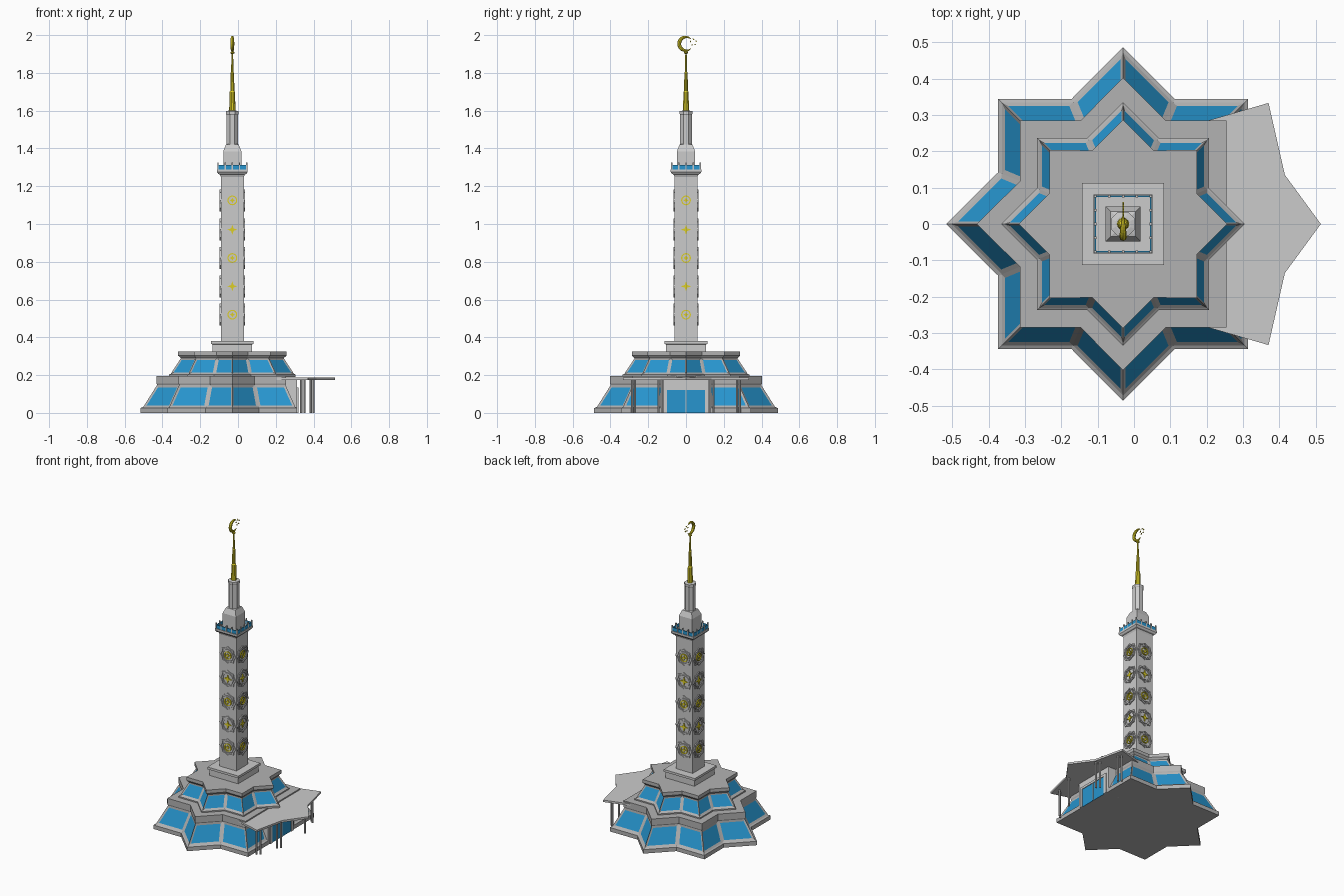
import bpy, bmesh
from math import sin, cos, pi, radians
from mathutils import Vector, Matrix

if "Cube" in bpy.data.objects:
    bpy.data.objects.remove(bpy.data.objects["Cube"])

CX = -0.03  # tower axis


def material(name, rgb):
    m = bpy.data.materials.new(name)
    m.diffuse_color = (*rgb, 1)
    m.use_nodes = True
    m.node_tree.nodes["Principled BSDF"].inputs["Base Color"].default_value = m.diffuse_color
    return m


GLASS = material("blue_glass", (0.02, 0.30, 0.62))
GOLD = material("gold", (0.72, 0.62, 0.02))
GREY = material("grey", (0.45, 0.45, 0.45))


def finish(name, bm, mats=()):
    bmesh.ops.recalc_face_normals(bm, faces=bm.faces)
    me = bpy.data.meshes.new(name)
    bm.to_mesh(me)
    bm.free()
    for m in mats:
        me.materials.append(m)
    ob = bpy.data.objects.new(name, me)
    bpy.context.collection.objects.link(ob)
    return ob


def loft(bm, rings):
    """Skin closed rings of points and cap both ends; returns side faces per level."""
    vs = [[bm.verts.new(p) for p in r] for r in rings]
    n = len(vs[0])
    levels = [[bm.faces.new((a[i], a[(i + 1) % n], b[(i + 1) % n], b[i])) for i in range(n)]
              for a, b in zip(vs, vs[1:])]
    bm.faces.new(vs[0][::-1])
    bm.faces.new(vs[-1])
    return levels


def ngon(r, z, n, phase=0.0):
    return [(CX + r * cos(2 * pi * (i + phase) / n), r * sin(2 * pi * (i + phase) / n), z)
            for i in range(n)]


def square(h, z):
    return ngon(h * 2 ** 0.5, z, 4, 0.5)


def star2d(r, inner=0.765, n=8):
    return [(r * (inner if i % 2 else 1) * cos(i * pi / n),
             r * (inner if i % 2 else 1) * sin(i * pi / n)) for i in range(2 * n)]


def box(bm, x0, x1, y0, y1, z0, z1):
    loft(bm, [[(x0, y0, z), (x1, y0, z), (x1, y1, z), (x0, y1, z)] for z in (z0, z1)])


# star-shaped tiers with inset sloping windows
def star_tier(name, levels, window_level, inset, cut_east):
    bm = bmesh.new()
    rings = [[(CX + x, y, z) for x, y in star2d(r)[1 if cut_east else 0:]] for r, z in levels]
    sides = loft(bm, rings)
    panes = sides[window_level]
    if cut_east:
        panes = panes[:-1]
    bmesh.ops.recalc_face_normals(bm, faces=bm.faces)
    bmesh.ops.inset_individual(bm, faces=panes, thickness=inset, depth=-0.004,
                               use_even_offset=True)
    for f in panes:
        f.material_index = 1
    finish(name, bm, (GREY, GLASS))


star_tier("lower_tier", [(.486, 0), (.486, .026), (.472, .031), (.398, .148),
                         (.402, .155), (.402, .195)], 2, .012, True)
star_tier("upper_tier", [(.335, .19), (.335, .203), (.326, .207), (.272, .29),
                         (.287, .303), (.287, .325)], 2, .009, False)

# entrance block, glass doors and their frames
bm = bmesh.new()
box(bm, .22, .313, -.135, .135, 0, .18)
finish("entrance_block", bm)
bm = bmesh.new()
for s in (-1, 1):
    a, b = sorted((s * .003, s * .1))
    box(bm, .31, .316, a, b, 0, .12)
finish("entrance_doors", bm, (GLASS,))
bm = bmesh.new()
for y in (-.11, 0, .11):
    w = .003 if y == 0 else .01
    box(bm, .31, .32, y - w, y + w, 0, .13)
box(bm, .31, .32, -.12, .12, .12, .135)
finish("door_frame", bm)

# star-shaped entrance canopy and its column pairs
half = [(.205, .285), (.37, .333), (.415, .135)]
outline = [(x, -y) for x, y in half] + [(.514, 0)] + half[::-1]
bm = bmesh.new()
loft(bm, [[(x, y, z) for x, y in outline] for z in (.174, .187)])
finish("entrance_canopy", bm)
bm = bmesh.new()
for s in (-1, 1):
    for x, y in ((.335, .285), (.352, .27), (.385, .145), (.40, .125)):
        bmesh.ops.create_cone(bm, cap_ends=True, segments=10, radius1=.006, radius2=.006,
                              depth=.176, matrix=Matrix.Translation((x, s * y, .088)))
finish("canopy_columns", bm)


def stack(name, rings, mats=()):
    bm = bmesh.new()
    loft(bm, rings)
    return finish(name, bm, mats)


# pedestal, shaft and balcony slab
stack("pedestal", [square(h, z) for h, z in
                   ((.105, .32), (.105, .362), (.113, .366), (.113, .381))])
stack("shaft", [square(h, z) for h, z in
                ((.061, .375), (.061, 1.25), (.066, 1.262), (.074, 1.265), (.081, 1.275), (.081, 1.288))])

# balcony railing
bm = bmesh.new()
posts = bmesh.new()
for k in range(4):
    rot = Matrix.Translation((CX, 0, 0)) @ Matrix.Rotation(k * pi / 2, 4, 'Z')
    part = bmesh.ops.create_cube(bm, size=1, matrix=rot @ Matrix.Translation((.076, 0, 1.3))
                                 @ Matrix.Diagonal((.004, .15, .023, 1)))
    for y in (-.076, -.038, 0, .038):
        bmesh.ops.create_cube(posts, size=1, matrix=rot @ Matrix.Translation((.076, y, 1.306))
                              @ Matrix.Diagonal((.007, .007, .038, 1)))
finish("balcony_glass", bm, (GLASS,))
finish("balcony_posts", posts)

# upper chamber and octagonal neck
stack("upper_chamber", [square(h, z) for h, z in
                        ((.048, 1.285), (.048, 1.385), (.034, 1.42), (.02, 1.424))])
stack("neck", [ngon(r, z, 8, .5) for r, z in
               ((.033, 1.41), (.033, 1.578), (.036, 1.582), (.036, 1.597), (.022, 1.6))])

# golden spire
spire = stack("spire", [ngon(r, z, 10) for r, z in
                        ((.017, 1.595), (.014, 1.70), (.011, 1.705), (.009, 1.80), (.007, 1.803),
                         (.004, 1.90), (.011, 1.904), (.011, 1.91), (.004, 1.914))], (GOLD,))

# crescent: a tapering tube bent in the y-z plane
rings = []
R, ZC = .036, 1.954
for i in range(25):
    t = i / 24
    a = radians(45 + 270 * t)
    r = .0008 + .0095 * sin(pi * t) ** .8
    ring = []
    for j in range(8):
        b = j * pi / 4
        d = R + r * cos(b)
        ring.append((CX + r * sin(b), d * cos(a), ZC + d * sin(a)))
    rings.append(ring)
stack("crescent", rings, (GOLD,))

# five tiny stars beside the crescent
bm = bmesh.new()
for y, z in ((.024, 1.966), (.04, 1.978), (.054, 1.968), (.049, 1.95), (.033, 1.948)):
    loft(bm, [[(CX + x, y + .006 * u, z + .006 * v) for u, v in star2d(1, .42, 5)]
              for x in (-.002, .002)])
finish("small_stars", bm, (GOLD,))


# medallions on the four shaft faces
def band(bm, outer, inner, y0, y1, mat):
    """Closed raised band between two outlines of equal length."""
    loops = [[bm.verts.new(mat @ Vector((u, -y, v))) for u, v in pts]
             for pts, y in ((outer, y0), (outer, y1), (inner, y1), (inner, y0))]
    n = len(outer)
    for k in range(4):
        a, b = loops[k], loops[(k + 1) % 4]
        for i in range(n):
            bm.faces.new((a[i], a[(i + 1) % n], b[(i + 1) % n], b[i]))


def plate(bm, pts, y0, y1, mat):
    loft(bm, [[mat @ Vector((u, -y, v)) for u, v in pts] for y in (y0, y1)])


stone, gold = bmesh.new(), bmesh.new()
for k in range(4):
    face = Matrix.Translation((CX, 0, 0)) @ Matrix.Rotation(k * pi / 2, 4, 'Z')
    for i, z in enumerate((.52, .67, .82, .97, 1.125)):
        m = face @ Matrix.Translation((0, -.061, z))
        band(stone, star2d(.058, .86), star2d(.049, .86), -.002, .006, m)
        band(stone, star2d(.040, 1), star2d(.034, 1), -.002, .005, m)
        if i % 2:
            plate(gold, star2d(.027, .35, 4), -.002, .006, m)
        else:
            band(gold, star2d(.026, 1), star2d(.020, 1), -.002, .006, m)
            plate(gold, star2d(.014, .5, 4), -.002, .006, m)
finish("medallion_frames", stone)
finish("medallion_motifs", gold, (GOLD,))
